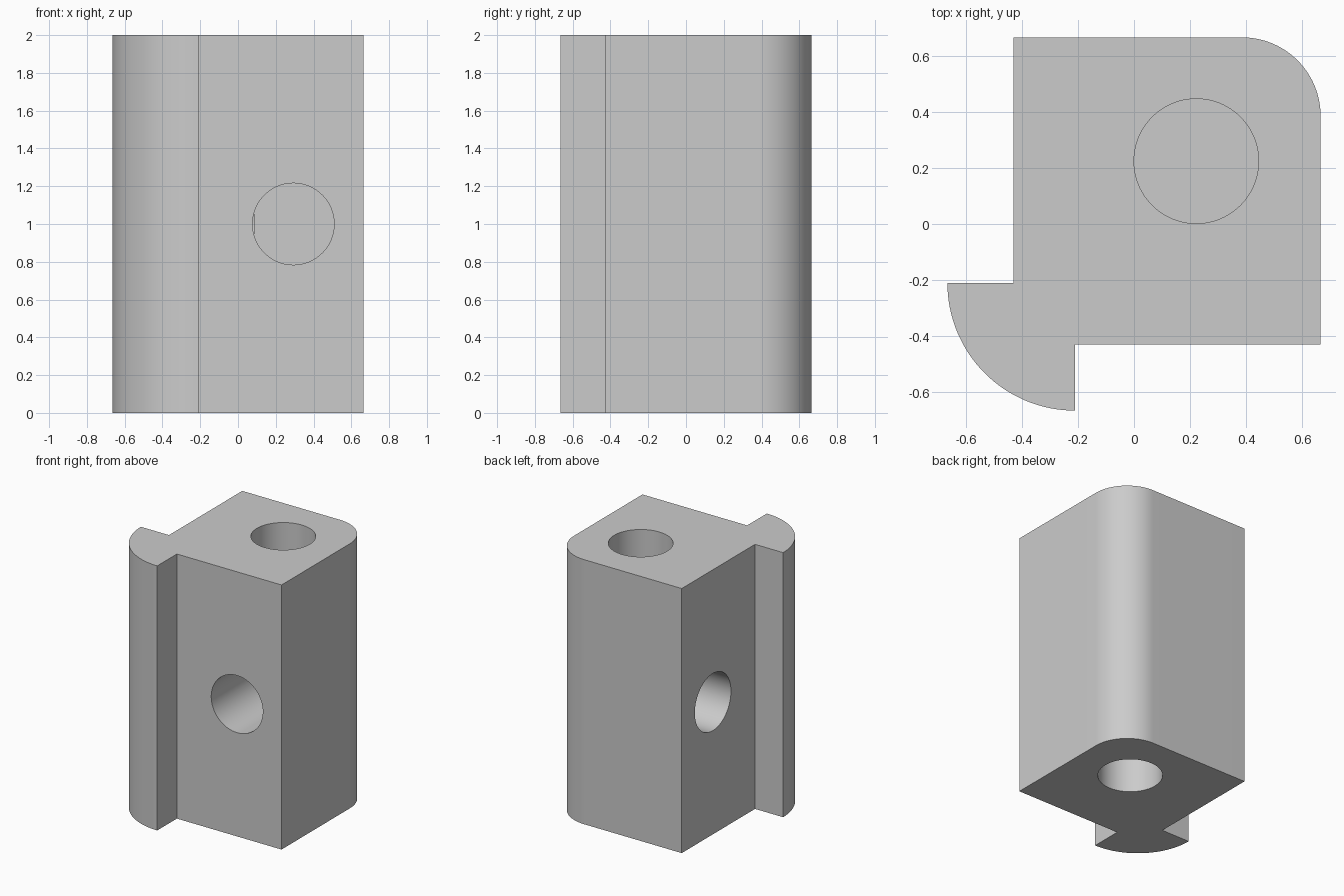
import bpy
import bmesh
import math
from mathutils import Matrix, Vector

cube = bpy.data.objects.get("Cube")
if cube:
    bpy.data.objects.remove(cube, do_unlink=True)

HEIGHT = 2.0
ARC_STEPS = 32
HALF = 0.665      # outer half width
NECK = -0.43      # front and left faces of the main block
LIP = -0.21       # inner faces of the rounded lip
ROUND = 0.28      # radius of the back right corner

grey = bpy.data.materials.new("plain_grey")
grey.use_nodes = True
colour = (0.6, 0.6, 0.6, 1.0)
grey.diffuse_color = colour
grey.node_tree.nodes["Principled BSDF"].inputs["Base Color"].default_value = colour


def add_object(name, bm):
    mesh = bpy.data.meshes.new(name)
    bmesh.ops.recalc_face_normals(bm, faces=bm.faces)
    bm.to_mesh(mesh)
    bm.free()
    mesh.materials.append(grey)
    obj = bpy.data.objects.new(name, mesh)
    bpy.context.collection.objects.link(obj)
    return obj


def arc(cx, cy, radius, start, end):
    angles = [math.radians(start + (end - start) * i / ARC_STEPS)
              for i in range(ARC_STEPS + 1)]
    return [(cx + radius * math.cos(a), cy + radius * math.sin(a)) for a in angles]


# Block outline: square body, rounded back corner, quarter-round lip at the front
outline = [(HALF, NECK)]
outline += arc(HALF - ROUND, HALF - ROUND, ROUND, 0, 90)
outline += [(NECK, HALF), (NECK, LIP)]
outline += arc(LIP, LIP, HALF + LIP, 180, 270)
outline += [(LIP, NECK)]

bm = bmesh.new()
base = bm.faces.new([bm.verts.new((x, y, 0)) for x, y in outline])
top = bmesh.ops.extrude_face_region(bm, geom=[base])["geom"]
bmesh.ops.translate(bm, vec=(0, 0, HEIGHT),
                    verts=[v for v in top if isinstance(v, bmesh.types.BMVert)])
block = add_object("slotted_block", bm)
bpy.context.view_layer.objects.active = block


def drill(name, mouth, direction, radius, depth):
    """Cut a blind round hole with a flat end."""
    overshoot = 0.1
    direction = Vector(direction)
    centre = Vector(mouth) + direction * (depth - overshoot) / 2
    turn = direction.to_track_quat("Z", "Y").to_matrix().to_4x4()
    cutter_bm = bmesh.new()
    bmesh.ops.create_cone(cutter_bm, cap_ends=True, segments=96,
                          radius1=radius, radius2=radius, depth=depth + overshoot,
                          matrix=Matrix.Translation(centre) @ turn)
    cutter = add_object(name, cutter_bm)
    cutter.hide_render = True
    mod = block.modifiers.new(name, "BOOLEAN")
    mod.operation = "DIFFERENCE"
    mod.solver = "EXACT"
    mod.object = cutter
    bpy.ops.object.modifier_apply(modifier=mod.name)
    bpy.data.objects.remove(cutter, do_unlink=True)


# End holes and the two side holes
drill("top_hole", (0.222, 0.224, HEIGHT), (0, 0, -1), 0.222, 0.52)
drill("bottom_hole", (0.222, 0.224, 0), (0, 0, 1), 0.222, 0.52)
drill("front_hole", (0.293, NECK, 1), (0, 1, 0), 0.216, 0.515)
drill("side_hole", (NECK, 0.293, 1), (1, 0, 0), 0.216, 0.515)

bpy.ops.object.select_all(action="DESELECT")
block.select_set(True)
bpy.ops.object.shade_smooth_by_angle(angle=math.radians(30))
